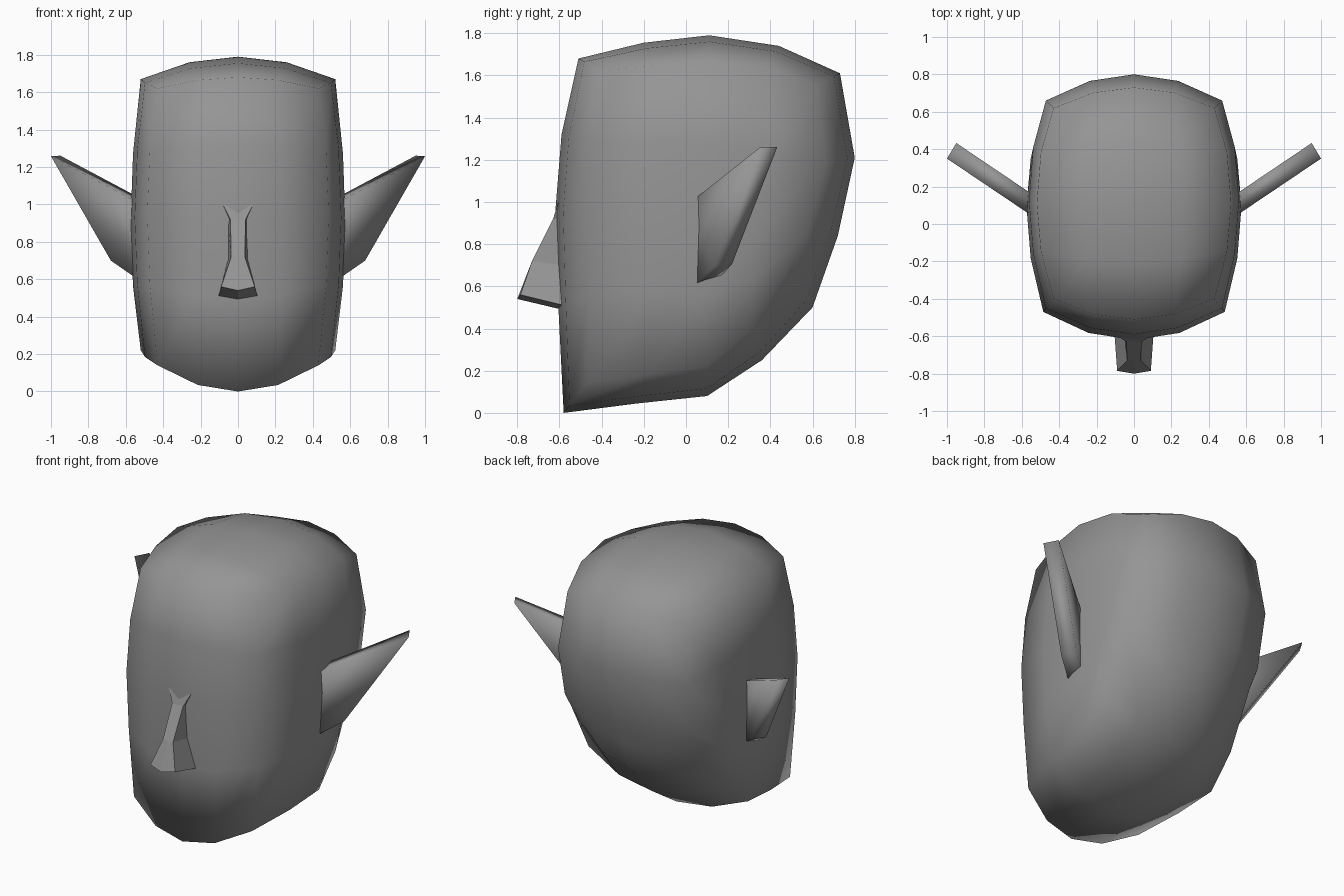
import bpy, bmesh
from mathutils import Vector

cube = bpy.data.objects.get("Cube")
if cube:
    bpy.data.objects.remove(cube)

grey = bpy.data.materials.new("plain_grey")
grey.use_nodes = True
COLOUR = (0.3, 0.3, 0.3, 1)
grey.diffuse_color = COLOUR
grey.node_tree.nodes["Principled BSDF"].inputs["Base Color"].default_value = COLOUR


def add_object(name, bm, smooth):
    bmesh.ops.remove_doubles(bm, verts=bm.verts, dist=0.0001)
    bmesh.ops.recalc_face_normals(bm, faces=bm.faces)
    for f in bm.faces:
        f.smooth = smooth
    mesh = bpy.data.meshes.new(name)
    bm.to_mesh(mesh)
    bm.free()
    mesh.materials.append(grey)
    obj = bpy.data.objects.new(name, mesh)
    bpy.context.collection.objects.link(obj)
    return obj


# Head: a cube grid shaped by its four centre-line profiles, given as (y, z)
TOP = [(-.51, 1.68), (-.2, 1.755), (.11, 1.79), (.44, 1.74), (.73, 1.61)]
BOTTOM = [(-.58, 0), (-.23, .045), (.1, .08), (.36, .25), (.6, .5)]
FRONT = [BOTTOM[0], (-.605, .5), (-.62, .95), (-.59, 1.32), TOP[0]]
BACK = [BOTTOM[4], (.66, .67), (.72, .84), (.8, 1.21), TOP[4]]
top, bottom, front, back = ([Vector(p) for p in c] for c in (TOP, BOTTOM, FRONT, BACK))


def head_point(i, j, k):
    s, t = j / 4, k / 4
    # Blend the four profiles across the side
    p = (bottom[j] * (1 - t) + top[j] * t + front[k] * (1 - s) + back[k] * s
         - (bottom[0] * (1 - s) + bottom[4] * s) * (1 - t)
         - (top[0] * (1 - s) + top[4] * s) * t)
    u, v, w = i / 2 - 1, j / 2 - 1, k / 2 - 1
    # Narrow towards the rims, and round the cross-sections
    x = u * (.575 - .09 * v * v - .055 * w * w)
    y = p.x - v * u * u * (.15 - .04 * w * w)
    drop = .12 - .06 * v * v if w > 0 else .14
    return Vector((x, y, p.y - w * u * u * drop))


bm = bmesh.new()
for a in range(4):
    for b in range(4):
        quad = [(a, b), (a + 1, b), (a + 1, b + 1), (a, b + 1)]
        for end in (0, 4):
            for axis in range(3):
                corners = []
                for q in quad:
                    ijk = list(q)
                    ijk.insert(axis, end)
                    corners.append(bm.verts.new(head_point(*ijk)))
                bm.faces.new(corners)
add_object("head", bm, True)

# Ears: a swept-back plate, its outline given as (x, z)
EAR = [(.45, .965), (1, 1.258), (.68, .70), (.45, .54)]
for side, name in ((1, "left_ear"), (-1, "right_ear")):
    bm = bmesh.new()
    near, far = [], []
    for x, z in EAR:
        y = .06 + (x - .57) * .674
        near.append(bm.verts.new((side * x, y, z)))
        far.append(bm.verts.new((side * (x - .05), y + .083, z + .003)))
    bm.faces.new(near)
    bm.faces.new(far)
    for n in range(4):
        m = (n + 1) % 4
        bm.faces.new((near[n], near[m], far[m], far[n]))
    add_object(name, bm, True)

# Nose: rows of base half width, ridge half width, ridge y, ridge z, base z
NOSE = [(.085, .08, -.605, 1, .99), (.055, .04, -.63, .92, .92),
        (.055, .037, -.73, .72, .70), (.105, .09, -.785, .56, .51)]
bm = bmesh.new()
rows = []
for n, (base, ridge, y, z, low) in enumerate(NOSE):
    tip = n == 3
    points = [(-base, -.58, low), (-ridge, y, z),
              (0, y - .015 * tip, z - .02 * tip),
              (ridge, y, z), (base, -.58, low)]
    rows.append([bm.verts.new(p) for p in points])
for upper, lower in zip(rows, rows[1:]):
    for n in range(4):
        bm.faces.new((upper[n], upper[n + 1], lower[n + 1], lower[n]))
# Underside
under = bm.verts.new((0, -.58, .488))
end = rows[-1]
bm.faces.new((end[0], end[1], end[2], under))
bm.faces.new((under, end[2], end[3], end[4]))
add_object("nose", bm, False)
